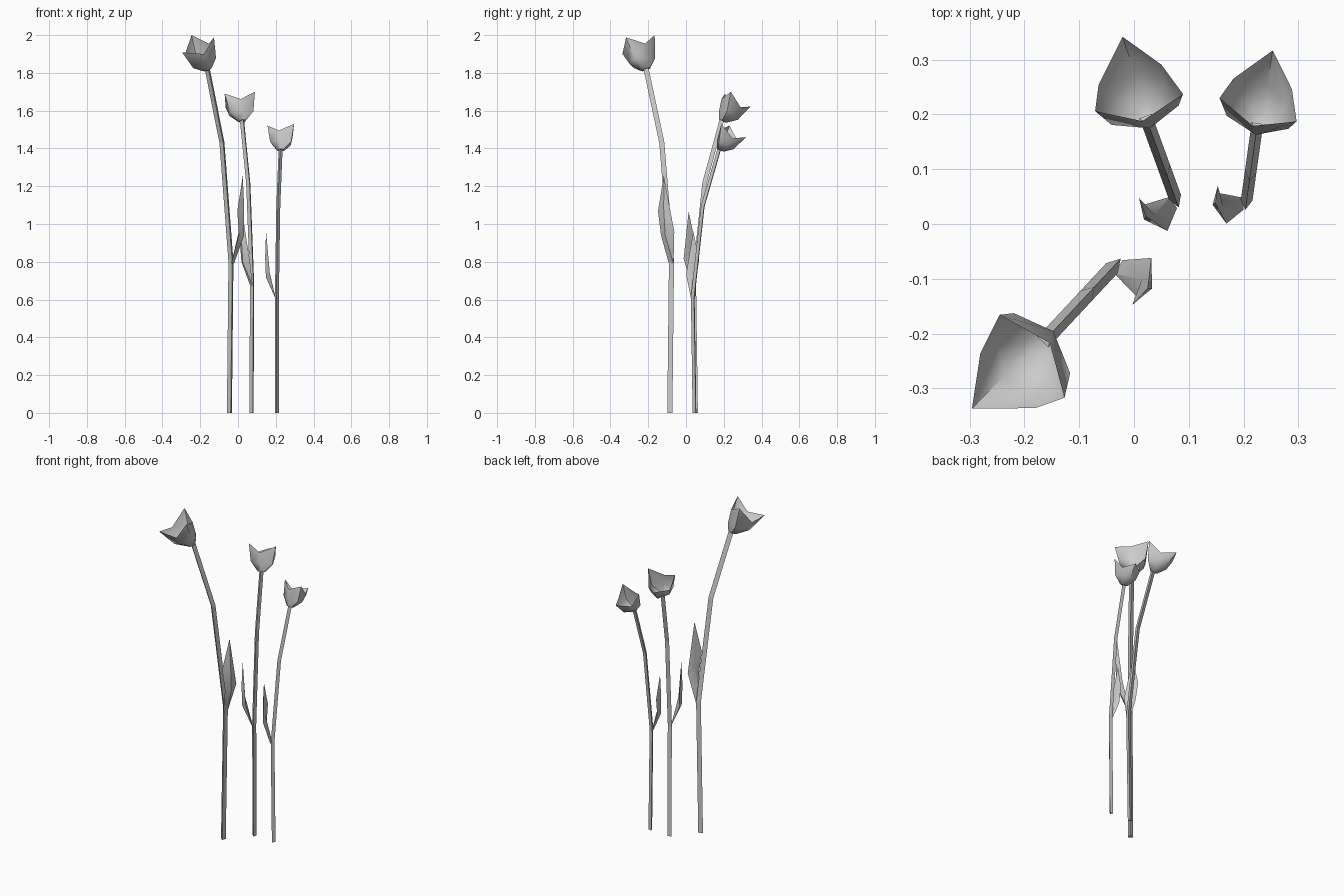
import bpy, bmesh, math
from mathutils import Vector, Matrix

if "Cube" in bpy.data.objects:
    bpy.data.objects.remove(bpy.data.objects["Cube"])

# One tulip in its own frame: it leans towards +x, full height 2
STEM_PATH = [(.012, 0, 0), (0, 0, .80), (.07, 0, 1.43), (.185, 0, 1.825)]
STEM_R = .016

# Cup rings alternate petal / valley, going round from the front petal
CUP_MID = [(.285, -.01, 1.825), (.25, .062, 1.85), (.20, .075, 1.88),
           (.165, 0, 1.88), (.19, -.075, 1.88), (.25, -.062, 1.85)]
CUP_RIM = [(.37, -.012, 1.908), (.29, .072, 1.90), (.24, .098, 1.988),
           (.185, .01, 1.955), (.21, -.092, 2.0), (.285, -.07, 1.90)]

# Leaf: base pair, lower row, upper row, tip, inner middle
LEAF = [(-.016, .004, .79), (.012, .01, .79),
        (-.055, .04, .96), (-.02, .073, .94), (.015, .068, .94),
        (-.015, .079, 1.08), (.032, .073, 1.07),
        (-.01, .073, 1.255), (-.014, .054, 1.0)]
LEAF_FACES = [(0, 3, 2), (0, 1, 3), (1, 4, 3), (2, 3, 5), (3, 4, 6, 5),
              (2, 5, 7), (5, 6, 7), (0, 2, 8), (1, 0, 8), (1, 8, 4),
              (2, 7, 8), (7, 6, 8), (6, 4, 8), (0, 1, 8)][:-1]


def finish(name, bm, mat, smooth=None):
    bmesh.ops.recalc_face_normals(bm, faces=bm.faces[:])
    mesh = bpy.data.meshes.new(name)
    bm.to_mesh(mesh)
    bm.free()
    mesh.transform(mat)
    ob = bpy.data.objects.new(name, mesh)
    bpy.context.collection.objects.link(ob)
    if smooth:
        bpy.ops.object.select_all(action='DESELECT')
        ob.select_set(True)
        bpy.context.view_layer.objects.active = ob
        bpy.ops.object.shade_smooth_by_angle(angle=math.radians(smooth))


def bridge(bm, a, b):
    n = len(a)
    for i in range(n):
        bm.faces.new((a[i], a[(i + 1) % n], b[(i + 1) % n], b[i]))


def tilted_ring(bm, center, tilt, radius, sides, start):
    rot = Matrix.Rotation(tilt, 3, 'Y')
    ring = []
    for i in range(sides):
        t = start + i * math.tau / sides
        p = rot @ Vector((math.cos(t), math.sin(t), 0)) * radius
        ring.append(bm.verts.new(Vector(center) + p))
    return ring


def make_stem(name, mat):
    # three-sided tube with its ridge on the back of the lean
    bm = bmesh.new()
    rings = [tilted_ring(bm, c, t, STEM_R, 3, math.pi)
             for c, t in zip(STEM_PATH, (0, .05, .2, .29))]
    for a, b in zip(rings, rings[1:]):
        bridge(bm, a, b)
    bm.faces.new(rings[0])
    bm.faces.new(rings[-1])
    finish(name, bm, mat)


def make_cup(name, mat):
    # open three-petal cup, closed at the bottom
    bm = bmesh.new()
    low = tilted_ring(bm, (.19, 0, 1.818), .4, .026, 6, 0)
    mid = [bm.verts.new(p) for p in CUP_MID]
    rim = [bm.verts.new(p) for p in CUP_RIM]
    bm.faces.new(low)
    bridge(bm, low, mid)
    bridge(bm, mid, rim)
    finish(name, bm, mat, 60)


def make_leaf(name, mat):
    bm = bmesh.new()
    vs = [bm.verts.new(p) for p in LEAF]
    for f in LEAF_FACES:
        bm.faces.new([vs[i] for i in f])
    finish(name, bm, mat, 35)


# Three tulips: name, x, y, turn in degrees, size
for label, x, y, turn, size in (("tall", -.035, -.075, 227, 1.0),
                                ("middle", .077, .043, 110, .85),
                                ("short", .205, .038, 82, .765)):
    mat = (Matrix.Translation((x, y, 0))
           @ Matrix.Rotation(math.radians(turn), 4, 'Z')
           @ Matrix.Scale(size, 4))
    make_stem(label + "_stem", mat)
    make_cup(label + "_flower", mat)
    make_leaf(label + "_leaf", mat)
